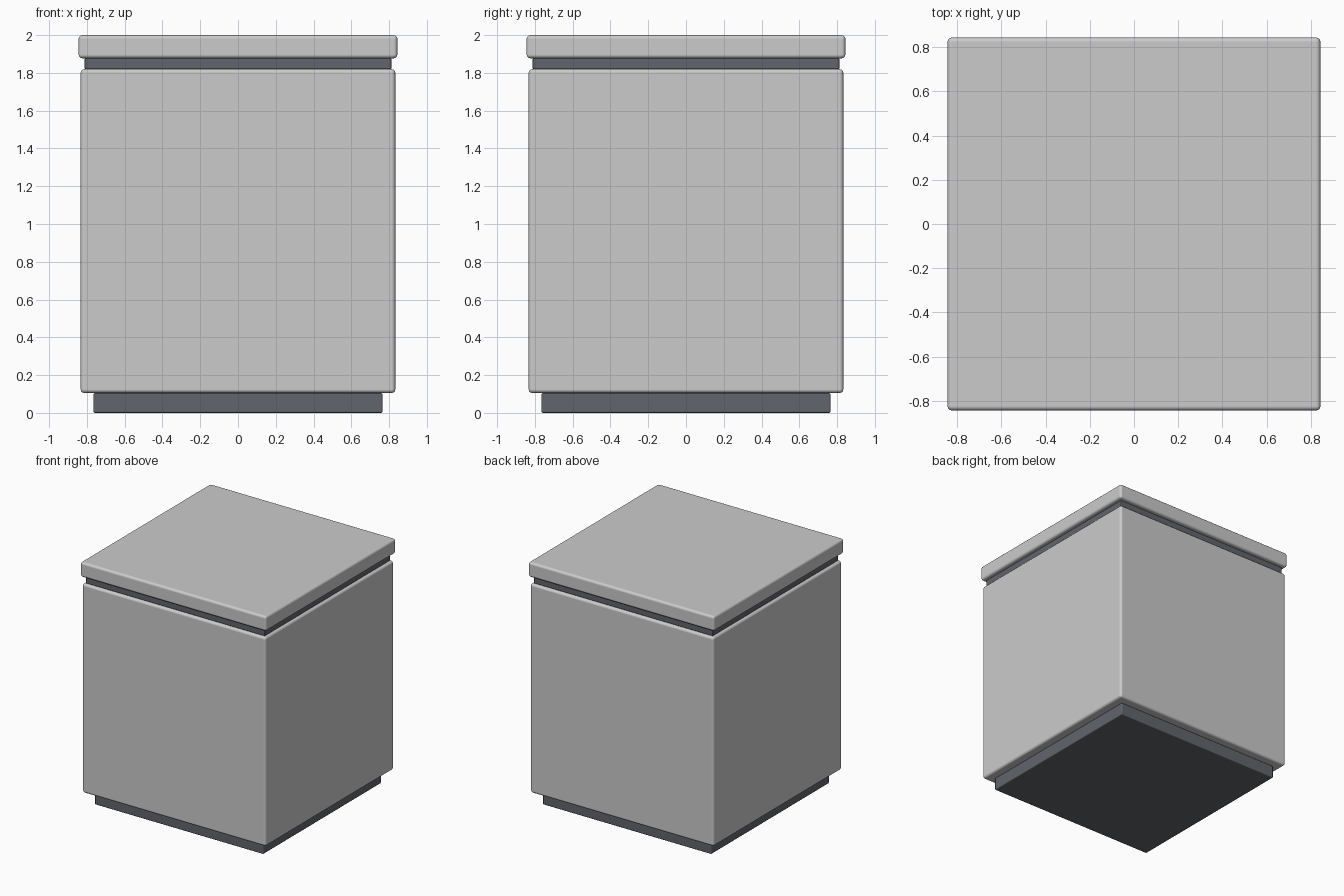
import bpy

if "Cube" in bpy.data.objects:
    bpy.data.objects.remove(bpy.data.objects["Cube"])

dark = bpy.data.materials.new("dark_grey")
dark.diffuse_color = (0.12, 0.13, 0.15, 1)
dark.use_nodes = True
dark.node_tree.nodes["Principled BSDF"].inputs["Base Color"].default_value = dark.diffuse_color


def rounded_box(name, half, z0, z1, bevel, segments, mat=None):
    bpy.ops.mesh.primitive_cube_add(size=1, location=(0, 0, (z0 + z1) / 2))
    ob = bpy.context.object
    ob.name = name
    ob.scale = (2 * half, 2 * half, z1 - z0)
    bpy.ops.object.transform_apply(location=False, rotation=False, scale=True)
    mod = ob.modifiers.new("bevel", "BEVEL")
    mod.width = bevel
    mod.segments = segments
    mod.harden_normals = True
    bpy.ops.object.shade_smooth()
    if mat:
        ob.data.materials.append(mat)
    return ob


# recessed plinth, main body, shadow gap and overhanging top
rounded_box("plinth", 0.765, 0.0, 0.105, 0.008, 2, dark)
rounded_box("body", 0.833, 0.105, 1.82, 0.02, 3)
rounded_box("shadow_gap", 0.812, 1.82, 1.877, 0.006, 2, dark)
rounded_box("top_slab", 0.844, 1.877, 2.0, 0.02, 3)
